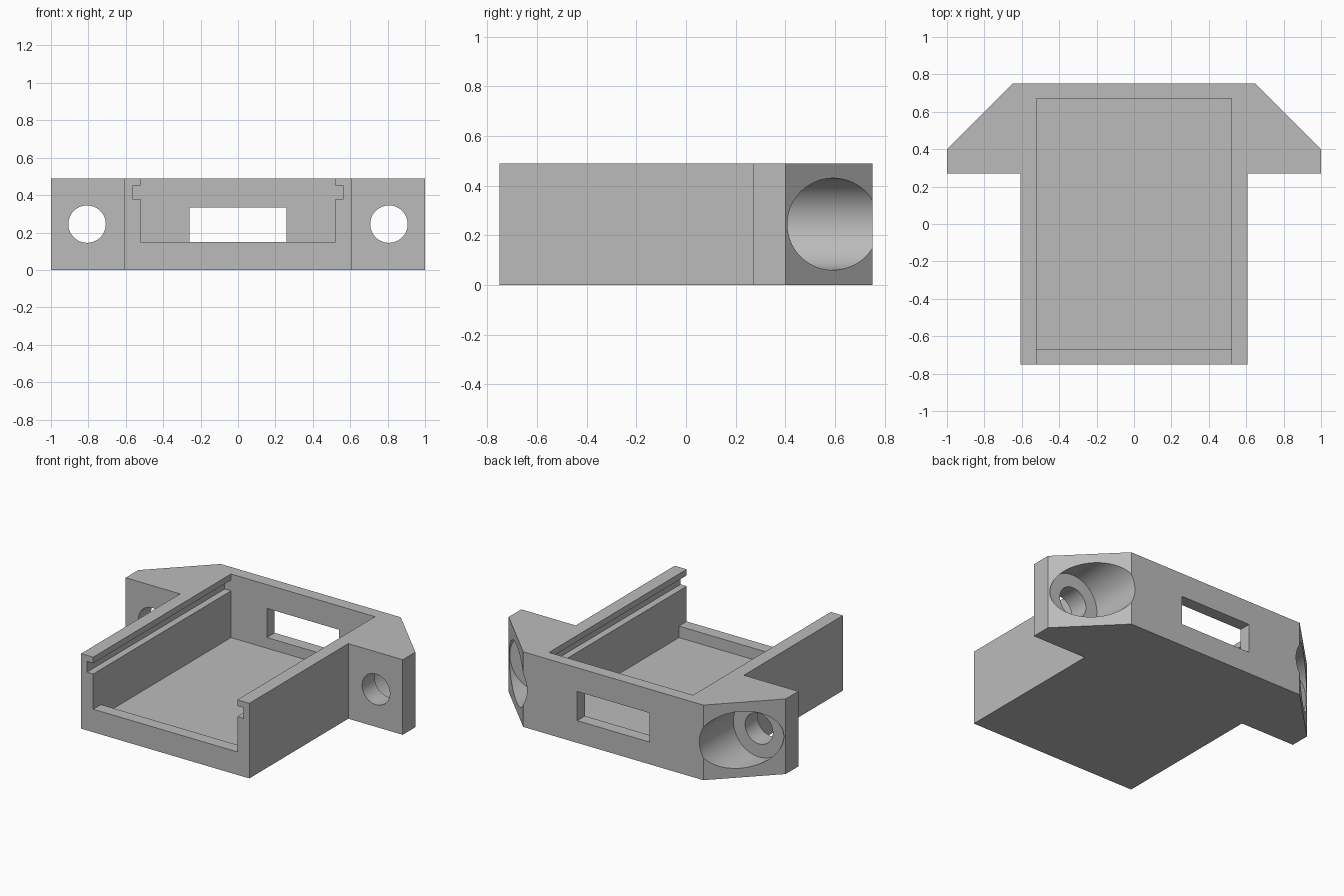
import bpy, bmesh, math
from mathutils import Matrix, Vector

if "Cube" in bpy.data.objects:
    bpy.data.objects.remove(bpy.data.objects["Cube"])

HEIGHT = 0.49
BORE_X, BORE_Z = 0.807, 0.245

grey = bpy.data.materials.new("plain grey")
grey.use_nodes = True
colour = (0.5, 0.5, 0.5, 1)
grey.diffuse_color = colour
grey.node_tree.nodes["Principled BSDF"].inputs["Base Color"].default_value = colour


def make_object(name, bm):
    bmesh.ops.recalc_face_normals(bm, faces=bm.faces)
    mesh = bpy.data.meshes.new(name)
    bm.to_mesh(mesh)
    bm.free()
    mesh.materials.append(grey)
    obj = bpy.data.objects.new(name, mesh)
    bpy.context.collection.objects.link(obj)
    return obj


def prism(name, points, sweep):
    """Close a profile of 3D points and sweep it into a solid."""
    bm = bmesh.new()
    face = bm.faces.new([bm.verts.new(p) for p in points])
    result = bmesh.ops.extrude_face_region(bm, geom=[face], use_keep_orig=True)
    moved = [v for v in result["geom"] if isinstance(v, bmesh.types.BMVert)]
    bmesh.ops.translate(bm, verts=moved, vec=Vector(sweep))
    return make_object(name, bm)


def box(name, low, high):
    (x0, y0, z0), (x1, y1, z1) = low, high
    base = [(x0, y0, z0), (x1, y0, z0), (x1, y1, z0), (x0, y1, z0)]
    return prism(name, base, (0, 0, z1 - z0))


def bore(name, x, radius, y0, y1):
    """Cylinder lying along y."""
    bm = bmesh.new()
    place = Matrix.Translation((x, (y0 + y1) / 2, BORE_Z)) @ Matrix.Rotation(math.pi / 2, 4, 'X')
    bmesh.ops.create_cone(bm, cap_ends=True, segments=96, radius1=radius,
                          radius2=radius, depth=y1 - y0, matrix=place)
    return make_object(name, bm)


# Tray body with chamfered mounting ears
half = [(0.607, -0.75), (0.607, 0.27), (1, 0.27), (1, 0.4), (0.65, 0.75)]
outline = half + [(-x, y) for x, y in reversed(half)]
tray = prism("tray_body", [(x, y, 0) for x, y in outline], (0, 0, HEIGHT))

# Cavity, stepped up over the low front sill
section = [(-0.67, 0.075), (0.67, 0.075), (0.67, 0.6), (-0.8, 0.6), (-0.8, 0.15), (-0.67, 0.15)]
cutters = [
    prism("cavity", [(-0.52, y, z) for y, z in section], (1.04, 0, 0)),
    box("lid_groove", (-0.565, -0.8, 0.38), (0.565, 0.67, 0.45)),
    box("rear_window", (-0.26, 0.6, 0.145), (0.26, 0.8, 0.335)),
]

# Screw holes and wide counterbores in both ears
for side in (-1, 1):
    cutters.append(bore("counterbore", side * BORE_X, 0.185, 0.4, 0.9))
    cutters.append(bore("screw_hole", side * BORE_X, 0.1, 0.2, 0.5))

# Cut everything out of the body
bpy.ops.object.select_all(action='DESELECT')
bpy.context.view_layer.objects.active = tray
tray.select_set(True)
for cutter in cutters:
    cut = tray.modifiers.new("cut", 'BOOLEAN')
    cut.operation = 'DIFFERENCE'
    cut.solver = 'EXACT'
    cut.object = cutter
    bpy.ops.object.modifier_apply(modifier=cut.name)
    bpy.data.objects.remove(cutter)

bpy.ops.object.shade_smooth_by_angle(angle=math.radians(30))
